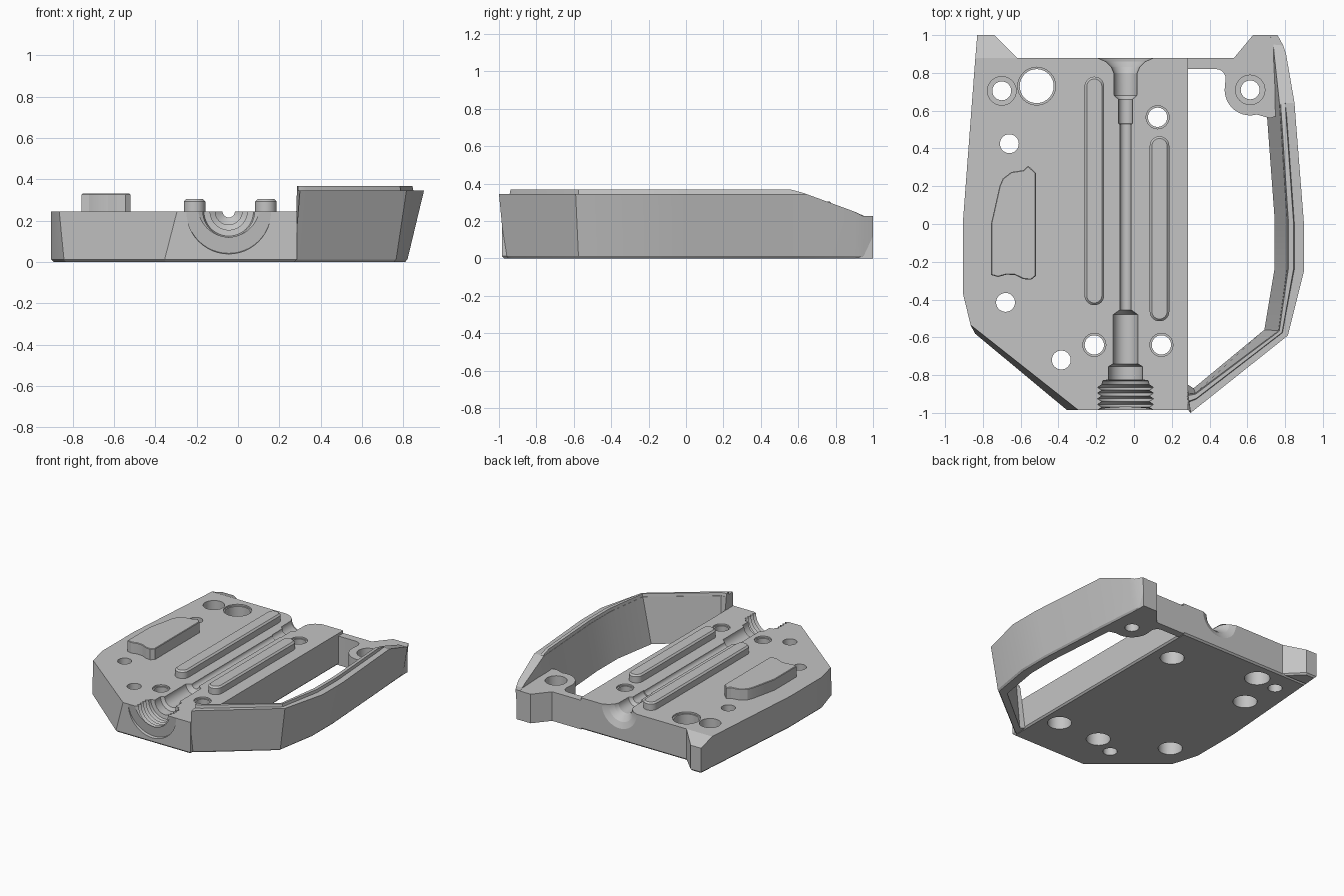
import bpy, bmesh, math
from mathutils import Matrix, Vector

cube = bpy.data.objects.get("Cube")
if cube:
    bpy.data.objects.remove(cube, do_unlink=True)

grey = bpy.data.materials.new("plain grey")
grey.use_nodes = True
COLOUR = (0.55, 0.55, 0.55, 1)
grey.diffuse_color = COLOUR
grey.node_tree.nodes["Principled BSDF"].inputs["Base Color"].default_value = COLOUR

TOP = 0.245      # plate height
SHELF = 0.225    # rear bridge height
RIM = 0.345      # guard height
EDGE = 0.012     # bottom chamfer


def finish(name, bm):
    bmesh.ops.recalc_face_normals(bm, faces=bm.faces)
    mesh = bpy.data.meshes.new(name)
    bm.to_mesh(mesh)
    bm.free()
    mesh.materials.append(grey)
    ob = bpy.data.objects.new(name, mesh)
    bpy.context.collection.objects.link(ob)
    return ob


def loft(name, rings):
    """Skin closed rings of points and cap both ends."""
    bm = bmesh.new()
    rows = [[bm.verts.new(p) for p in ring] for ring in rings]
    n = len(rows[0])
    for a, b in zip(rows, rows[1:]):
        for i in range(n):
            j = (i + 1) % n
            bm.faces.new((a[i], a[j], b[j], b[i]))
    bm.faces.new(rows[0])
    bm.faces.new(rows[-1])
    return finish(name, bm)


def at(outline, z):
    return [(x, y, z) for x, y in outline]


def inset(outline, d):
    """Move every corner inward by d along its mitre."""
    n = len(outline)
    area = sum(outline[i - 1][0] * outline[i][1] - outline[i][0] * outline[i - 1][1] for i in range(n))
    sign = 1 if area > 0 else -1
    result = []
    for i in range(n):
        p, q, r = (Vector(outline[k % n]) for k in (i - 1, i, i + 1))
        u, v = (q - p).normalized(), (r - q).normalized()
        nu, nv = Vector((-u.y, u.x)) * sign, Vector((-v.y, v.x)) * sign
        m = (nu + nv) / max(1 + nu.dot(nv), 0.4)
        result.append(tuple(q + m * d))
    return result


def raised(name, outline, height, bevel):
    return loft(name, [at(outline, TOP - 0.02), at(outline, height - bevel),
                       at(inset(outline, bevel), height)])


def arc(cx, cy, r, start, end, steps):
    angles = [math.radians(start + (end - start) * i / steps) for i in range(steps + 1)]
    return [(cx + r * math.cos(a), cy + r * math.sin(a)) for a in angles]


def lathe(name, profile, matrix, sides=40):
    """Turn (distance, radius) pairs about local z."""
    ob = loft(name, [at(arc(0, 0, r, 0, 360 - 360 / sides, sides - 1), d) for d, r in profile])
    ob.data.transform(matrix)
    return ob


def cut(target, cutter):
    cutter.hide_render = True
    mod = target.modifiers.new("cut", "BOOLEAN")
    mod.operation = "DIFFERENCE"
    mod.solver = "EXACT"
    mod.object = cutter
    bpy.context.view_layer.objects.active = target
    bpy.ops.object.modifier_apply(modifier=mod.name)
    bpy.data.objects.remove(cutter, do_unlink=True)


def drill(target, x, y, r, top_r=None, top_depth=EDGE, bottom_r=None):
    profile = [(-0.1, r)]
    if bottom_r:
        profile = [(-0.1, bottom_r), (0.1, bottom_r), (0.1005, r)]
    if top_r:
        profile += [(TOP - top_depth - 0.0005, r), (TOP - top_depth, top_r)]
    profile.append((0.4, top_r or r))
    cut(target, lathe("drill", profile, Matrix.Translation((x, y, 0)), 32))


# Main plate, with a front left facet that leans outward at the bottom
right_end = [(0.285, -0.985), (0.285, 0.88), (-0.84, 0.88), (-0.905, 0.02), (-0.905, -0.37)]
plate_top = right_end + [(-0.865, -0.535), (-0.295, -0.985)]
plate_low = right_end + [(-0.842, -0.58), (-0.355, -0.985)]
plate = loft("base_plate", [at(inset(plate_low, EDGE), 0), at(plate_low, EDGE), at(plate_top, TOP)])

# Half-round channel with a threaded mouth and a flared rear end
channel = [(-1.1, 0.15)]
y = -0.985
while y < -0.85:
    channel += [(y, 0.148), (y + 0.015, 0.125)]
    y += 0.03
channel += [(-0.83, 0.12), (-0.825, 0.09), (-0.755, 0.09), (-0.74, 0.065), (-0.48, 0.065),
            (-0.455, 0.03), (0.53, 0.03), (0.531, 0.037), (0.66, 0.037), (0.68, 0.06),
            (0.8, 0.062), (0.83, 0.075), (0.86, 0.105), (0.88, 0.15), (0.95, 0.24)]
along_y = Matrix.Translation((-0.045, 0, TOP)) @ Matrix.Rotation(-math.pi / 2, 4, "X")
cut(plate, lathe("channel_cutter", channel, along_y, 48))

# Shallow tilted round recess around the mouth
tilt = (Matrix.Translation((-0.045, -0.985, TOP)) @ Matrix.Rotation(math.radians(7), 4, "X")
        @ Matrix.Rotation(-math.pi / 2, 4, "X"))
cut(plate, lathe("mouth_cutter", [(-0.2, 0.205), (0, 0.205)], tilt, 48))

# Plate holes
drill(plate, -0.515, 0.73, 0.09, 0.1)
drill(plate, -0.70, 0.705, 0.05, 0.076, 0.07)
drill(plate, -0.385, -0.72, 0.05)
for x, y in ((-0.66, 0.425), (-0.68, -0.415)):
    drill(plate, x, y, 0.05, bottom_r=0.085)
for x, y in ((-0.21, -0.64), (0.145, -0.64), (0.125, 0.565)):
    drill(plate, x, y, 0.051, 0.061, bottom_r=0.085)

# Rear left ear with a sloped top
ear = [(-0.84, 0.88), (-0.62, 0.88), (-0.74, 1), (-0.83, 1)]
loft("rear_ear", [at(inset(ear, EDGE), 0), at(ear, EDGE),
                  [(x, y, TOP - (y - 0.88) * 0.4) for x, y in ear]])

# Two long locating ridges
for name, x, low, high in (("left_ridge", 0.135, -0.515, 0.465), ("right_ridge", -0.21, -0.43, 0.78)):
    r = 0.052
    raised(name, arc(x, high - r, r, 0, 180, 14) + arc(x, low + r, r, 180, 360, 14), 0.305, 0.012)

# Raised side pad
pad = [(-0.757, -0.27), (-0.757, 0.0), (-0.712, 0.2), (-0.695, 0.24), (-0.65, 0.275), (-0.585, 0.285),
       (-0.56, 0.308), (-0.52, 0.27), (-0.52, -0.275), (-0.545, -0.295), (-0.585, -0.292),
       (-0.63, -0.27), (-0.675, -0.268), (-0.72, -0.28)]
raised("side_pad", pad, 0.33, 0.004)

# Rear bridge with a bored boss
bridge = ([(0.28, 0.82)] + arc(0.435, 0.77, 0.05, 90, 0, 6) + arc(0.615, 0.71, 0.135, 175, 285, 14)
          + [(0.72, 0.56), (0.75, 0.57), (0.75, 1), (0.63, 1), (0.53, 0.88), (0.28, 0.88)])
shelf = loft("rear_bridge", [at(bridge, 0), at(bridge, SHELF)])
drill(shelf, 0.615, 0.71, 0.05, 0.078, 0.09)

# Leaning guard: outer top, inner top, outer bottom, inner bottom, height
stations = [
    ((0.30, -1.0), (0.285, -0.9), (0.272, -0.968), (0.285, -0.85), RIM),
    ((0.34, -0.968), (0.325, -0.895), (0.31, -0.938), (0.315, -0.87), RIM),
    ((0.815, -0.59), (0.765, -0.565), (0.765, -0.575), (0.69, -0.56), RIM),
    ((0.90, -0.25), (0.81, -0.235), (0.82, -0.25), (0.745, -0.23), RIM),
    ((0.90, 0.0), (0.81, 0.02), (0.82, 0.0), (0.745, 0.02), RIM),
    ((0.855, 0.57), (0.775, 0.56), (0.785, 0.57), (0.705, 0.56), RIM),
    ((0.85, 0.64), (0.77, 0.64), (0.78, 0.64), (0.70, 0.64), RIM),
    ((0.805, 0.90), (0.742, 0.90), (0.76, 0.90), (0.70, 0.90), 0.25),
    ((0.79, 0.945), (0.738, 0.95), (0.75, 0.95), (0.70, 0.95), SHELF + 0.002),
    ((0.76, 1.0), (0.72, 1.0), (0.74, 1.0), (0.70, 1.0), SHELF + 0.002)]
sections = []
for outer, inner, low_outer, low_inner, z in stations:
    foot = Vector(low_outer).lerp(Vector(low_inner), 0.15)
    sections.append([(*low_inner, 0), (*foot, 0), (*low_outer, EDGE), (*outer, z), (*inner, z)])
loft("side_guard", sections)

# Thin lip on the guard's inner top edge, fading out at the rear slope
lip = []
for outer, inner, _, _, z in stations[:7]:
    o, i = Vector(outer), Vector(inner)
    crest = 0.367 if o.y < 0.6 else RIM + 0.001
    lip.append([(*i, z - 0.01), (*i.lerp(o, 0.45), z - 0.01), (*i.lerp(o, 0.38), crest),
                (*i.lerp(o, 0.08), crest)])
loft("guard_lip", lip)

# Smooth the round surfaces and keep the edges crisp
for ob in bpy.context.view_layer.objects:
    ob.select_set(ob.type == "MESH")
bpy.context.view_layer.objects.active = plate
bpy.ops.object.shade_smooth_by_angle(angle=math.radians(20))
